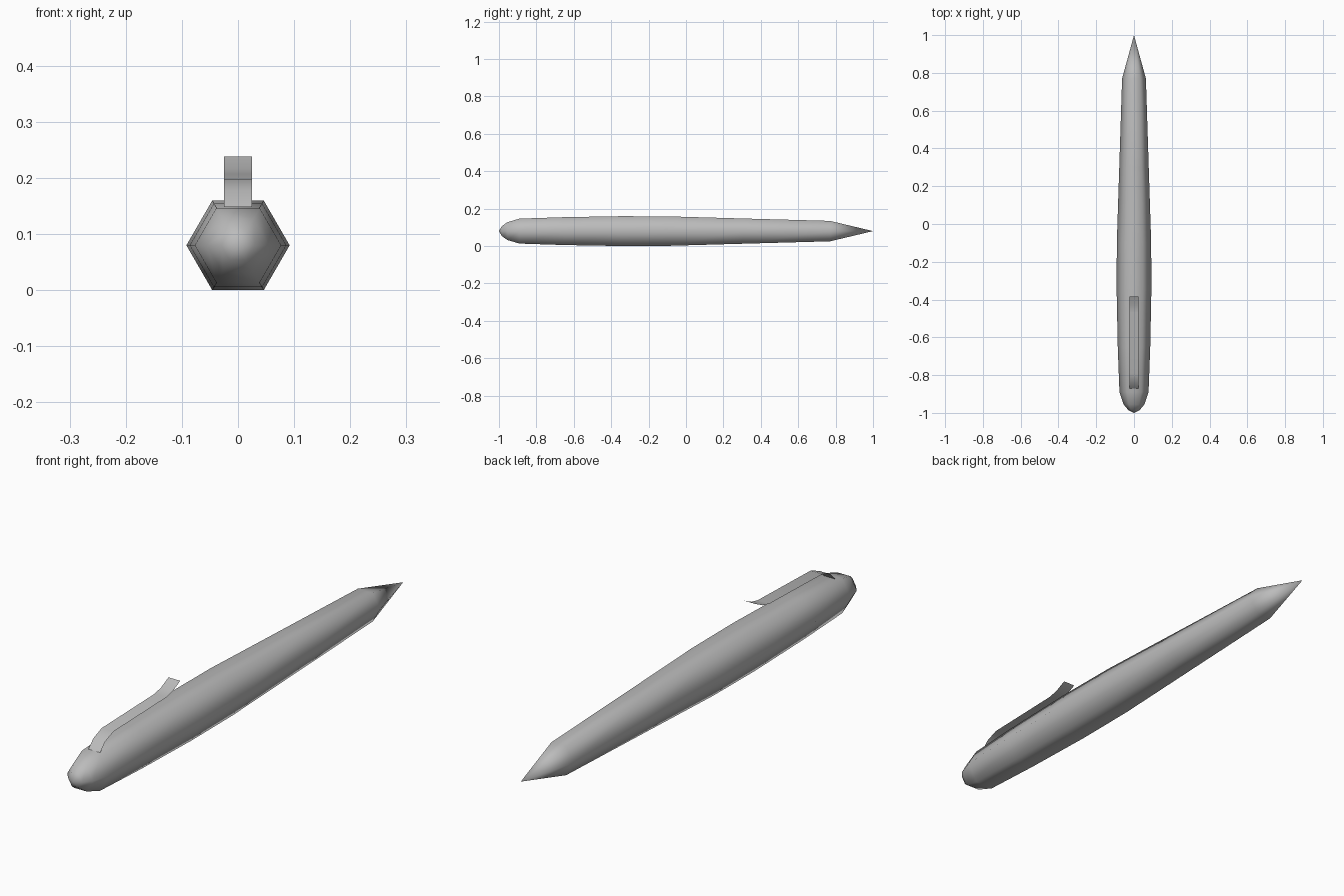
import bpy, bmesh, math

cube = bpy.data.objects.get("Cube")
if cube:
    bpy.data.objects.remove(cube)

# One plain grey for the whole pen
grey = bpy.data.materials.new("plain grey")
grey.use_nodes = True
colour = (0.5, 0.5, 0.5, 1)
grey.diffuse_color = colour
grey.node_tree.nodes["Principled BSDF"].inputs["Base Color"].default_value = colour

AXIS_Z = 0.08
SIDES = 6


def make_object(name, bm):
    """Turn a bmesh into a smooth-shaded grey object."""
    mesh = bpy.data.meshes.new(name)
    for face in bm.faces:
        face.smooth = True
    bm.to_mesh(mesh)
    bm.free()
    mesh.materials.append(grey)
    obj = bpy.data.objects.new(name, mesh)
    bpy.context.collection.objects.link(obj)
    return obj


# Barrel: hexagonal rings (y, corner radius) from the rounded cap to the point
rings = [(-0.985, 0.03), (-0.955, 0.055), (-0.89, 0.077), (-0.65, 0.086),
         (-0.35, 0.092), (-0.1, 0.091), (0.3, 0.078), (0.77, 0.063)]
bm = bmesh.new()
loops = []
for y, radius in rings:
    angles = [math.tau * i / SIDES for i in range(SIDES)]
    loops.append([bm.verts.new((radius * math.cos(a), y, AXIS_Z + radius * math.sin(a)))
                  for a in angles])
for a, b in zip(loops, loops[1:]):
    for i in range(SIDES):
        j = (i + 1) % SIDES
        bm.faces.new((a[i], a[j], b[j], b[i]))
# Close both ends to a point
for y, loop in ((-1, loops[0]), (1, loops[-1])):
    apex = bm.verts.new((0, y, AXIS_Z))
    for i in range(SIDES):
        bm.faces.new((loop[i], loop[(i + 1) % SIDES], apex))
bmesh.ops.recalc_face_normals(bm, faces=bm.faces)
make_object("pen_barrel", bm)

# Pocket clip: a thin bent strip with a flicked-up free end
path = [(-0.87, 0.148), (-0.84, 0.178), (-0.79, 0.198),
        (-0.47, 0.207), (-0.43, 0.216), (-0.385, 0.238)]
bm = bmesh.new()
edges = [[bm.verts.new((x, y, z)) for x in (-0.025, 0.025)] for y, z in path]
for a, b in zip(edges, edges[1:]):
    bm.faces.new((a[0], a[1], b[1], b[0]))
make_object("pocket_clip", bm)
